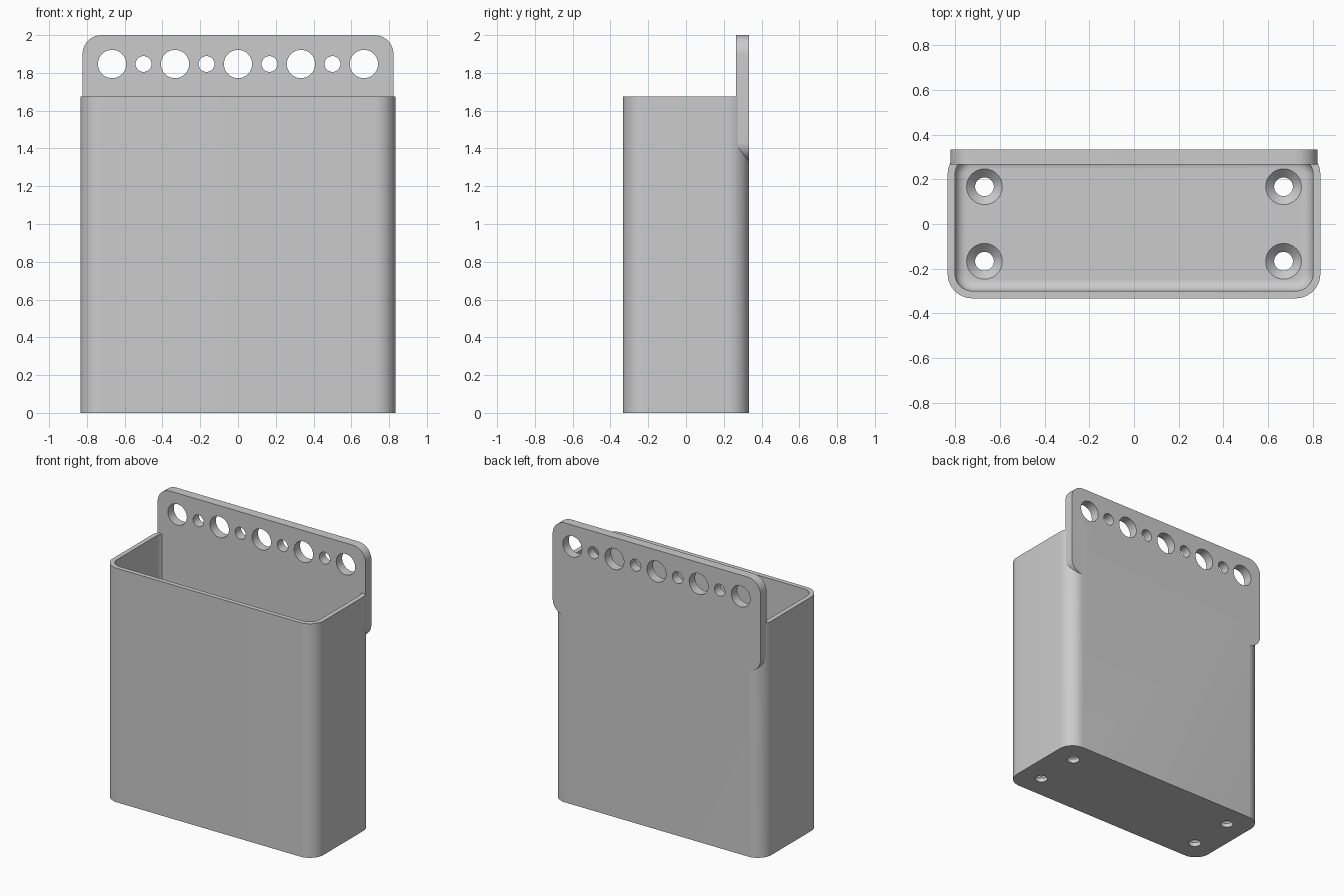
import bpy, bmesh, math
from mathutils import Matrix, Vector

if "Cube" in bpy.data.objects:
    bpy.data.objects.remove(bpy.data.objects["Cube"])

grey = bpy.data.materials.new("light grey plastic")
grey.use_nodes = True
GREY = (0.6, 0.6, 0.6, 1)
grey.diffuse_color = GREY
grey.node_tree.nodes["Principled BSDF"].inputs["Base Color"].default_value = GREY

# Overall sizes
W, D, H = 0.835, 0.333, 1.675      # half width, half depth, height of the box
WALL, FLOOR, PLATE = 0.033, 0.067, 0.067
FILLET = 0.05


def rounded_rect(hx, hy, r, steps=10):
    """Outline of a rounded rectangle, counter-clockwise."""
    pts = []
    for i, (sx, sy) in enumerate(((1, 1), (-1, 1), (-1, -1), (1, -1))):
        for k in range(steps + 1):
            a = (i + k / steps) * math.pi / 2
            pts.append((sx * (hx - r) + r * math.cos(a),
                        sy * (hy - r) + r * math.sin(a)))
    return pts


def circle(r, steps=40):
    return [(r * math.cos(2 * math.pi * k / steps),
             r * math.sin(2 * math.pi * k / steps)) for k in range(steps)]


def loft(name, sections, matrix=Matrix()):
    """Closed solid through a list of (outline, height)."""
    bm = bmesh.new()
    rings = [[bm.verts.new((x, y, z)) for x, y in pts] for pts, z in sections]
    for a, b in zip(rings, rings[1:]):
        for i in range(len(a)):
            j = (i + 1) % len(a)
            bm.faces.new((a[i], a[j], b[j], b[i]))
    bm.faces.new(rings[0][::-1])
    bm.faces.new(rings[-1])
    bm.transform(matrix)
    bmesh.ops.recalc_face_normals(bm, faces=bm.faces)
    mesh = bpy.data.meshes.new(name)
    bm.to_mesh(mesh)
    bm.free()
    mesh.materials.append(grey)
    ob = bpy.data.objects.new(name, mesh)
    bpy.context.collection.objects.link(ob)
    return ob


def combine(target, tool, operation):
    """Apply a boolean and discard the tool object."""
    mod = target.modifiers.new("combine", 'BOOLEAN')
    mod.operation, mod.object, mod.solver = operation, tool, 'EXACT'
    bpy.context.view_layer.objects.active = target
    bpy.ops.object.modifier_apply(modifier=mod.name)
    bpy.data.objects.remove(tool)


# Box with rounded vertical corners
outer = rounded_rect(W, D, 0.11)
box = loft("storage_box", [(outer, 0), (outer, H)])

# Cavity with a fillet around the floor
sections = []
for k in range(9):
    a = k / 8 * math.pi / 2
    inset = WALL + FILLET * (1 - math.sin(a))
    sections.append((rounded_rect(W - inset, D - inset, 0.11 - inset),
                     FLOOR + FILLET * (1 - math.cos(a))))
sections.append((sections[-1][0], H + 0.1))
combine(box, loft("cavity_cutter", sections), 'DIFFERENCE')

# Hanging plate, upright at the back
BOTTOM, TOP = 1.333, 2.0
upright = (Matrix.Translation((0, D, (BOTTOM + TOP) / 2))
           @ Matrix.Rotation(math.pi / 2, 4, 'X'))
outline = rounded_rect(0.823, (TOP - BOTTOM) / 2, 0.1)
plate = loft("hanging_plate", [(outline, 0), (outline, PLATE)], upright)

# Row of alternating large and small holes
for i in range(-4, 5):
    ring = circle(0.042 if i % 2 else 0.075)
    place = Matrix.Translation((i / 6, D, 1.847)) @ Matrix.Rotation(math.pi / 2, 4, 'X')
    combine(plate, loft("hole_cutter", [(ring, -0.05), (ring, 0.15)], place), 'DIFFERENCE')
combine(box, plate, 'UNION')

# Countersunk screw holes in the floor
for sx in (-1, 1):
    for sy in (-1, 1):
        cutter = loft("screw_cutter",
                      [(circle(0.042), -0.05), (circle(0.042), FLOOR - 0.038),
                       (circle(0.08), FLOOR), (circle(0.08), FLOOR + 0.02)],
                      Matrix.Translation((sx * 0.67, sy * 0.167, 0)))
        combine(box, cutter, 'DIFFERENCE')

# Smooth curved walls, crisp edges
bpy.ops.object.select_all(action='DESELECT')
box.select_set(True)
bpy.context.view_layer.objects.active = box
bpy.ops.object.shade_smooth_by_angle(angle=math.radians(30))
